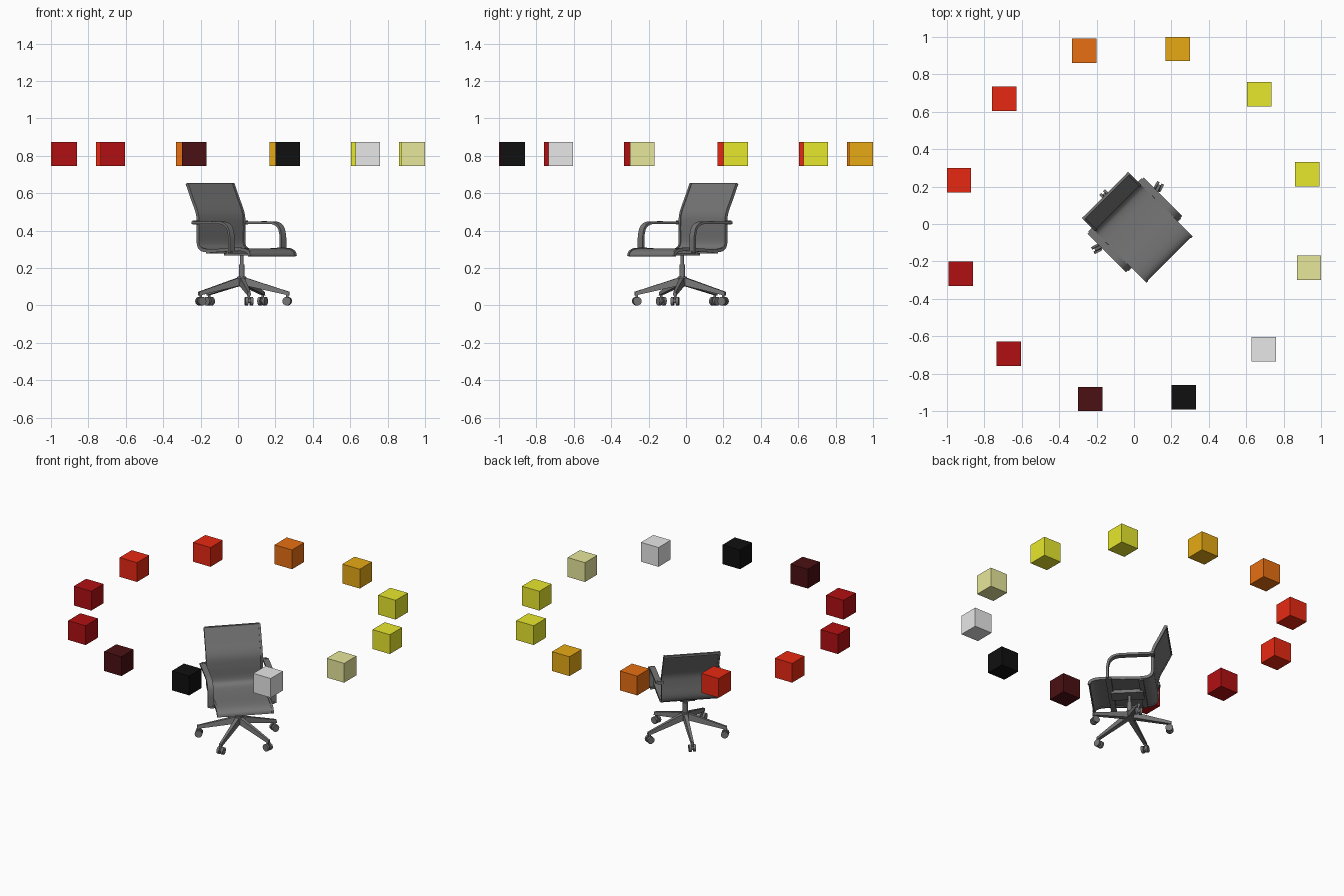
import bpy, bmesh, math
from mathutils import Matrix, Vector

if "Cube" in bpy.data.objects:
    bpy.data.objects.remove(bpy.data.objects["Cube"])


def material(name, r, g, b):
    m = bpy.data.materials.new(name)
    m.use_nodes = True
    m.diffuse_color = (r, g, b, 1)
    m.node_tree.nodes["Principled BSDF"].inputs["Base Color"].default_value = (r, g, b, 1)
    return m


chair_grey = material("chair grey", .18, .18, .18)
yellow = material("yellow", .8, .8, .027)
amber = material("amber", .8, .4, .007)
orange = material("orange", .8, .16, .006)
red = material("red", .8, .022, .006)
dark_red = material("dark red", .44, .005, .006)
maroon = material("maroon", .07, .005, .006)
black = material("black", .005, .005, .005)
light_grey = material("light grey", .8, .8, .8)
khaki = material("khaki", .8, .8, .33)

# The chair is built facing -y, then turned and moved into place
CHAIR = Matrix.Translation((.02, -.02, 0)) @ Matrix.Rotation(math.radians(45), 4, 'Z')


def finish(name, bm, mat, matrix=CHAIR, smooth=True):
    bmesh.ops.recalc_face_normals(bm, faces=bm.faces)
    me = bpy.data.meshes.new(name)
    bm.to_mesh(me)
    bm.free()
    me.materials.append(mat)
    ob = bpy.data.objects.new(name, me)
    bpy.context.collection.objects.link(ob)
    ob.matrix_world = matrix
    if smooth:
        bpy.ops.object.select_all(action='DESELECT')
        ob.select_set(True)
        bpy.context.view_layer.objects.active = ob
        bpy.ops.object.shade_smooth_by_angle(angle=math.radians(35))
    return ob


def box(name, size, loc, mat=chair_grey, matrix=CHAIR):
    bm = bmesh.new()
    bmesh.ops.create_cube(bm, size=1, matrix=Matrix.Translation(loc) @ Matrix.Diagonal((*size, 1)))
    return finish(name, bm, mat, matrix, False)


def cylinder(name, r1, r2, depth, loc, turn=Matrix(), matrix=CHAIR, sides=20):
    bm = bmesh.new()
    bmesh.ops.create_cone(bm, cap_ends=True, segments=sides, radius1=r1, radius2=r2,
                          depth=depth, matrix=Matrix.Translation(loc) @ turn)
    return finish(name, bm, chair_grey, matrix)


def rounded(points, steps=5):
    """Smooth curve through the given profile points."""
    p = [Vector(q) for q in points]
    p = [2 * p[0] - p[1]] + p + [2 * p[-1] - p[-2]]
    out = []
    for a, b, c, d in zip(p, p[1:], p[2:], p[3:]):
        for i in range(steps):
            t = i / steps
            out.append(.5 * (2 * b + (c - a) * t + (2 * a - 5 * b + 4 * c - d) * t ** 2
                             + (3 * b - a - 3 * c + d) * t ** 3))
    return out + [p[-2]]


def ribbon(name, points, x, width, thick):
    """Solid strip following a (y, z) profile."""
    path = rounded(points)
    bm = bmesh.new()
    rings = []
    for i, p in enumerate(path):
        t = (path[min(i + 1, len(path) - 1)] - path[max(i - 1, 0)]).normalized()
        n = Vector((-t.y, t.x)) * thick / 2
        rings.append([bm.verts.new((x + sx * width / 2, p.x + s * n.x, p.y + s * n.y))
                      for sx, s in ((-1, -1), (1, -1), (1, 1), (-1, 1))])
    for a, b in zip(rings, rings[1:]):
        for k in range(4):
            bm.faces.new((a[k], a[(k + 1) % 4], b[(k + 1) % 4], b[k]))
    bm.faces.new(rings[0])
    bm.faces.new(rings[-1])
    return finish(name, bm, chair_grey)


# Sling seat and back in one sweep, with side rails
sling = [(.24, .652), (.2, .57), (.162, .49), (.156, .42), (.157, .34), (.142, .307),
         (.1, .294), (0, .294), (-.12, .3), (-.19, .297), (-.224, .283), (-.232, .263)]
ribbon("seat_and_back", sling, 0, .335, .01)
for side, label in ((1, "left"), (-1, "right")):
    ribbon(label + "_side_rail", sling, side * .169, .013, .018)
    # Armrest loop running from the back, forward, then down
    arm = [(.168, .443), (.08, .443), (0, .443), (-.06, .44), (-.1, .418),
           (-.115, .375), (-.117, .33), (-.117, .28)]
    ribbon(label + "_armrest", arm, side * .195, .036, .014)
    box(label + "_arm_bracket", (.035, .02, .02), (side * .183, .162, .443))

# Cross bars and mechanism under the seat
box("top_bar", (.34, .014, .014), (0, .24, .648))
box("front_cross_bar", (.4, .035, .012), (0, -.112, .284))
box("rear_cross_bar", (.34, .03, .012), (0, .085, .283))
box("tilt_mechanism", (.09, .2, .022), (0, -.01, .277))

# Gas lift and hub
cylinder("lift_piston", .01, .01, .1, (0, 0, .24))
cylinder("lift_sleeve", .016, .016, .1, (0, 0, .17))
cylinder("base_hub", .03, .024, .05, (0, 0, .13))

# Five-legged base with twin-wheel casters
REACH = .246
for i in range(5):
    spoke = CHAIR @ Matrix.Rotation(math.radians(90 + 72 * i), 4, 'Z')
    bm = bmesh.new()
    ends = []
    for x, half, low, high in ((.01, .017, .108, .152), (REACH + .012, .01, .053, .073)):
        ends.append([bm.verts.new((x, sy * half * k, z)) for sy, z, k in
                     ((-1, low, 1), (1, low, 1), (1, high, .7), (-1, high, .7))])
    a, b = ends
    for k in range(4):
        bm.faces.new((a[k], a[(k + 1) % 4], b[(k + 1) % 4], b[k]))
    bm.faces.new(a)
    bm.faces.new(b)
    finish(f"base_leg_{i + 1}", bm, chair_grey, spoke, False)
    cylinder(f"caster_stem_{i + 1}", .007, .007, .04, (REACH, 0, .045), matrix=spoke, sides=12)
    axle = Matrix.Rotation(math.pi / 2, 4, 'X')
    cylinder(f"caster_axle_{i + 1}", .012, .012, .02, (REACH, 0, .024), axle, spoke, 12)
    for s in (-1, 1):
        cylinder(f"caster_wheel_{i + 1}_{'a' if s > 0 else 'b'}", .023, .023, .015,
                 (REACH, s * .0135, .023), axle, spoke)

# Ring of floating coloured cubes
ring = [yellow, yellow, amber, orange, red, red, dark_red, dark_red,
        maroon, black, light_grey, khaki]
for i, mat in enumerate(ring):
    a = math.radians(16 + 30 * i)
    box(f"ring_cube_{i + 1}", (.13, .13, .13),
        (.964 * math.cos(a), .964 * math.sin(a), .81), mat, Matrix())
